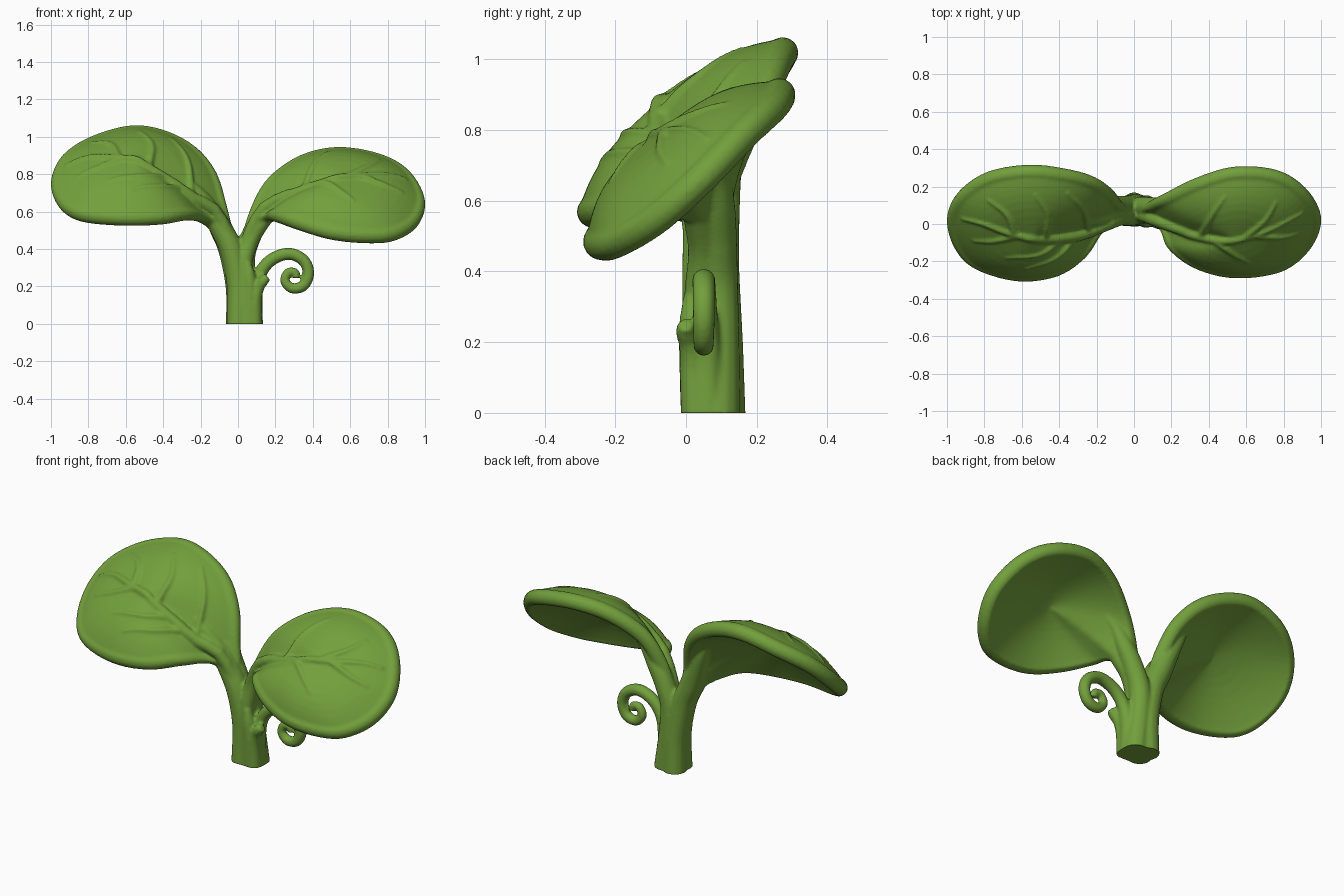
import bpy, bmesh, math
from mathutils import Vector
from mathutils.bvhtree import BVHTree

if "Cube" in bpy.data.objects:
    bpy.data.objects.remove(bpy.data.objects["Cube"])

bm = bmesh.new()


def spline(pts, n, closed=False):
    """Catmull-Rom through points of any dimension, n samples per span."""
    P = [Vector(p) for p in pts]
    k = len(P)
    out = []
    for i in range(k if closed else k - 1):
        if closed:
            a, b, c, d = (P[(i + j) % k] for j in (-1, 0, 1, 2))
        else:
            b, c = P[i], P[i + 1]
            a = P[i - 1] if i else 2 * b - c
            d = P[i + 2] if i + 2 < k else 2 * c - b
        for s in range(n):
            t = s / n
            out.append(0.5 * (2 * b + (c - a) * t + (2 * a - 5 * b + 4 * c - d) * t ** 2
                              + (3 * b - a - 3 * c + d) * t ** 3))
    if not closed:
        out.append(P[-1])
    return out


def loft(rings):
    """Closed skin over a list of equal rings."""
    R = [[bm.verts.new(p) for p in r] for r in rings]
    faces = [bm.faces.new(R[0]), bm.faces.new(R[-1])]
    k = len(R[0])
    for a, b in zip(R, R[1:]):
        for i in range(k):
            j = (i + 1) % k
            faces.append(bm.faces.new((a[i], a[j], b[j], b[i])))
    bmesh.ops.recalc_face_normals(bm, faces=faces)


def tube(pts, n=6, sides=14):
    """Tapered strand through (x, y, z, radius) points."""
    S = spline(pts, n)
    C = [Vector(p[:3]) for p in S]
    rings, u = [], Vector((1, 0.01, 0))
    for i, c in enumerate(C):
        t = (C[min(i + 1, len(C) - 1)] - C[max(i - 1, 0)]).normalized()
        if abs(t.dot(u)) > 0.95:
            u = Vector((0, 1, 0))
        u = (u - t * u.dot(t)).normalized()
        w = t.cross(u)
        r = max(S[i][3], 0.003)
        rings.append([c + r * (u * math.cos(a) + w * math.sin(a))
                      for a in (2 * math.pi * k / sides for k in range(sides))])
    loft(rings)


def leaf(m, rim, bulge, e=0.045):
    """Plump domed leaf with a thick rolled rim, a hollow underside and a neck."""
    m = Vector(m)
    n = Vector((0, -0.64, 0.77))
    R, D = [], []
    for r in spline(rim, 5, True):
        d = r - m
        d = (d - n * d.dot(n)).normalized()
        R.append(r - d * 0.009 - Vector((0, 0, 0.012)))
        D.append(d)
    k, w = len(R), 7
    soft = [sum((R[(i + j) % k] for j in range(-w, w + 1)), Vector()) / (2 * w + 1)
            for i in range(k)]
    steps = [0.02, 0.15, 0.3, 0.45, 0.6, 0.72, 0.82, 0.9, 0.96]

    def ring(s, h):
        return [m + (q.lerp(r, s ** 3) - m) * s + n * h for q, r in zip(soft, R)]

    rings = [ring(s, bulge * (1 - s ** 4) + e) for s in steps]
    for a in range(0, 181, 30):
        ca, sa = math.cos(math.radians(a)), math.sin(math.radians(a))
        rings.append([r + e * (n * ca + d * sa) for r, d in zip(R, D)])
    for s in reversed(steps):
        rings.append(ring(s, (bulge - 0.01) * (1 - s ** 2.2) - e * (0.35 + 0.6 * s ** 3)))
    loft(rings)


# Leaves
leaf((-.55, 0, .79),
     [(-.07, .07, .50), (-.10, .11, .66), (-.15, .17, .81), (-.25, .23, .93), (-.40, .265, 1.01),
      (-.57, .28, 1.035), (-.77, .245, .98), (-.91, .15, .89), (-.965, .03, .77),
      (-.93, -.11, .66), (-.83, -.21, .595), (-.62, -.27, .575), (-.42, -.245, .58),
      (-.28, -.15, .60), (-.19, -.02, .58)], 0.075)
leaf((.54, 0, .69),
     [(.07, .07, .50), (.105, .10, .63), (.19, .14, .77), (.35, .215, .88), (.54, .27, .92),
      (.75, .255, .885), (.89, .17, .805), (.965, .04, .67), (.93, -.09, .555),
      (.82, -.20, .49), (.68, -.245, .48), (.50, -.25, .50), (.33, -.20, .55),
      (.21, -.11, .59), (.17, -.02, .585)], 0.085)

# Veins, dropped onto the leaf tops; each midrib starts down on the stem
tree = BVHTree.FromBMesh(bm)


def vein(path, r0, r1, root=()):
    S = spline([p + (0,) for p in path], 4)
    pts = [p + (r0,) for p in root]
    for i, p in enumerate(S):
        hit = tree.ray_cast(Vector((p[0], p[1], 2)), Vector((0, 0, -1)))[0]
        if hit:
            pts.append((hit.x, hit.y, hit.z - 0.004, r0 + (r1 - r0) * i / len(S)))
    if len(pts) > 2:
        tube(pts, 2, 10)


vein([(-.24, -.04), (-.32, -.065), (-.5, -.08), (-.66, -.05), (-.8, 0), (-.92, .03)], .036, .01,
     [(-.01, .035, .36), (-.06, .03, .49), (-.13, .005, .61)])
vein([(.26, -.03), (.33, -.06), (.5, -.09), (.7, -.04), (.9, .06)], .034, .01,
     [(.03, .04, .36), (.06, .04, .48), (.14, .01, .62)])
for path in ([(-.48, -.08), (-.46, .04), (-.53, .16)],
             [(-.64, -.05), (-.68, .05), (-.78, .13)],
             [(-.25, -.04), (-.27, .07), (-.36, .17)],
             [(-.38, -.07), (-.50, -.16), (-.68, -.18)],
             [(-.30, -.06), (-.42, -.18), (-.58, -.24)],
             [(-.62, -.06), (-.75, -.09), (-.86, -.09)],
             [(.36, -.06), (.42, .05), (.49, .15)],
             [(.58, -.08), (.70, .02), (.76, .12)],
             [(.42, -.08), (.53, -.16), (.62, -.21)],
             [(.64, -.06), (.78, -.07), (.88, -.05)]):
    vein(path, 0.021, 0.008)

# Stem strands running up into each leaf
B = -0.015
tube([(0, .045, B, .062), (0, .05, .2, .06), (-.03, .05, .38, .062), (-.085, .05, .5, .06),
      (-.16, .04, .62, .052), (-.24, .02, .72, .035), (-.32, 0, .79, .012)])
tube([(0, .105, B, .065), (-.005, .10, .2, .062), (-.045, .09, .4, .062), (-.095, .09, .52, .062),
      (-.14, .10, .63, .055), (-.19, .12, .74, .04), (-.25, .14, .84, .012)])
tube([(.065, .085, B, .07), (.04, .09, .2, .062), (.035, .09, .36, .058), (.075, .09, .48, .055),
      (.13, .09, .58, .05), (.20, .09, .68, .035), (.30, .09, .76, .012)])
tube([(.05, .05, B, .065), (.03, .04, .2, .05), (.035, .04, .34, .045), (.075, .05, .46, .045),
      (.15, .03, .57, .04), (.22, .01, .64, .02)])
tube([(.06, .03, B, .045), (.065, .02, .15, .04), (.06, .015, .25, .035), (.05, .012, .33, .02)])

# Curled tendril
tube([(.09, .06, B, .045), (.09, .06, .14, .042), (.115, .055, .26, .036), (.175, .052, .34, .034),
      (.27, .05, .375, .033), (.35, .05, .34, .032), (.377, .05, .27, .031),
      (.35, .05, .205, .03), (.29, .05, .19, .028), (.25, .05, .23, .025),
      (.268, .05, .276, .023), (.306, .05, .275, .022), (.312, .05, .245, .02)])

# Small side bud
tube([(.085, .03, B, .045), (.09, .02, .12, .038), (.11, .01, .19, .03),
      (.135, 0, .23, .029), (.16, 0, .25, .022)])

# Fuse all strands and leaves into one smooth body
me = bpy.data.meshes.new("sprout")
bm.to_mesh(me)
bm.free()
ob = bpy.data.objects.new("sprout", me)
bpy.context.collection.objects.link(ob)
bpy.context.view_layer.objects.active = ob
ob.select_set(True)
rm = ob.modifiers.new("fuse", 'REMESH')
rm.mode = 'VOXEL'
rm.voxel_size = 0.008
sm = ob.modifiers.new("soften", 'SMOOTH')
sm.factor = 0.5
sm.iterations = 5
for name in ("fuse", "soften"):
    bpy.ops.object.modifier_apply(modifier=name)
for v in ob.data.vertices:      # flat cut base
    v.co.z = max(v.co.z, 0)
bpy.ops.object.shade_smooth()

mat = bpy.data.materials.new("leaf green")
mat.diffuse_color = (0.17, 0.35, 0.045, 1)
mat.use_nodes = True
mat.node_tree.nodes["Principled BSDF"].inputs["Base Color"].default_value = mat.diffuse_color
ob.data.materials.clear()
ob.data.materials.append(mat)
